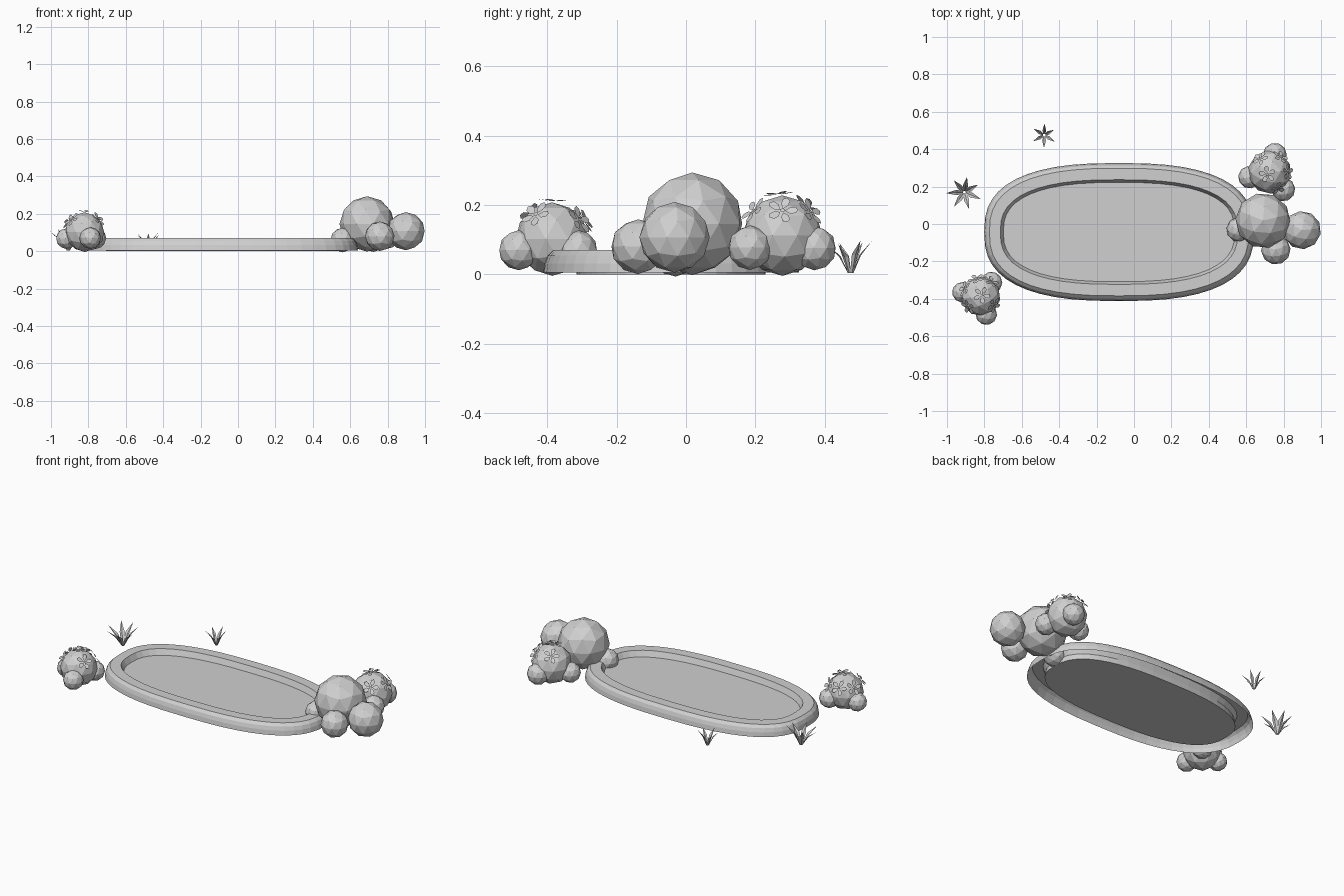
import bpy, bmesh, math, random
from mathutils import Vector, Matrix

random.seed(4)
cube = bpy.data.objects.get("Cube")
if cube:
    bpy.data.objects.remove(cube, do_unlink=True)

SHADE = (0.63, 0.63, 0.63, 1)
grey = bpy.data.materials.new("plain grey")
grey.use_nodes = True
grey.diffuse_color = SHADE
grey.node_tree.nodes["Principled BSDF"].inputs["Base Color"].default_value = SHADE


def finish(bm, name):
    mesh = bpy.data.meshes.new(name)
    bm.to_mesh(mesh)
    bm.free()
    mesh.materials.append(grey)
    obj = bpy.data.objects.new(name, mesh)
    bpy.context.collection.objects.link(obj)
    return obj


# Pond: stacked rounded-oval rings joined by strips
POND = Vector((-0.08, -0.043, 0))
SEGMENTS = 48


def oval_ring(bm, a, b, z, power=2.6):
    ring = []
    for i in range(SEGMENTS):
        t = math.tau * i / SEGMENTS
        c, s = math.cos(t), math.sin(t)
        x = a * math.copysign(abs(c) ** (2 / power), c)
        y = b * math.copysign(abs(s) ** (2 / power), s)
        ring.append(bm.verts.new(POND + Vector((x, y, z))))
    return ring


def loft(bm, profile):
    rings = [oval_ring(bm, *p) for p in profile]
    for low, high in zip(rings, rings[1:]):
        for i in range(SEGMENTS):
            j = (i + 1) % SEGMENTS
            bm.faces.new((low[i], low[j], high[j], high[i]))
    return rings


# Rim with a gently rounded outer wall, open underneath
bm = bmesh.new()
loft(bm, [(0.721, 0.369, 0.005), (0.717, 0.365, 0.032), (0.709, 0.357, 0.054),
          (0.693, 0.341, 0.07), (0.635, 0.28, 0.07), (0.618, 0.265, 0.035)])
finish(bm, "pond_rim")

bm = bmesh.new()
rings = loft(bm, [(0.626, 0.273, 0), (0.626, 0.273, 0.006), (0.62, 0.267, 0.036)])
bm.faces.new(rings[0][::-1])
bm.faces.new(rings[-1])
finish(bm, "pond_water")


# Rocks and bushes: clusters of faceted balls
def cluster(name, balls):
    bm = bmesh.new()
    for x, y, z, r in balls:
        turn = Matrix.Rotation(random.uniform(0, 1), 4, 'Z')
        bmesh.ops.create_icosphere(bm, subdivisions=2, radius=r,
                                   matrix=Matrix.Translation((x, y, z)) @ turn)
    return finish(bm, name)


cluster("rocks", [(0.69, 0.018, 0.146, 0.148), (0.898, -0.033, 0.107, 0.102),
                  (0.758, -0.138, 0.08, 0.079), (0.56, -0.03, 0.06, 0.066)])
back_bush = [(0.725, 0.278, 0.112, 0.116), (0.798, 0.185, 0.077, 0.064),
             (0.753, 0.37, 0.076, 0.064), (0.617, 0.25, 0.075, 0.06)]
front_bush = [(-0.82, -0.386, 0.102, 0.106), (-0.79, -0.482, 0.07, 0.058),
              (-0.918, -0.365, 0.067, 0.055), (-0.762, -0.313, 0.07, 0.058)]
cluster("back_bush", back_bush)
cluster("front_bush", front_bush)


# Flowers: five flat petals facing away from the bush
def flowers(name, ball, directions):
    centre, radius = Vector(ball[:3]), ball[3]
    bm = bmesh.new()
    for d in directions:
        normal = Vector(d).normalized()
        turn = normal.to_track_quat('Z', 'Y').to_matrix().to_4x4()
        place = Matrix.Translation(centre + normal * (radius + 0.003)) @ turn
        for k in range(5):
            spin = place @ Matrix.Rotation(math.tau * k / 5, 4, 'Z')
            petal = [(0.007, 0), (0.022, -0.011), (0.038, -0.011), (0.046, 0),
                     (0.038, 0.011), (0.022, 0.011)]
            bm.faces.new([bm.verts.new(spin @ Vector((x, y, 0.1 * x))) for x, y in petal])
        bmesh.ops.create_circle(bm, cap_ends=True, segments=6, radius=0.007,
                                matrix=place @ Matrix.Translation((0, 0, 0.003)))
    finish(bm, name)


flowers("back_bush_flowers", back_bush[0],
        [(-0.1, -0.1, 1), (-0.4, 0.6, 0.7), (0.8, 0, 0.6), (0.5, 0.7, 0.6), (0.4, -0.7, 0.6)])
flowers("front_bush_flowers", front_bush[0],
        [(0.05, 0.05, 1), (-0.75, 0.35, 0.5), (0.5, 0.7, 0.5), (-0.2, 0.8, 0.5),
         (0.6, -0.4, 0.6), (-0.6, -0.5, 0.6)])


# Grass tufts: folded slender blades leaning outwards
def tuft(name, x, y, reach, height, blades):
    bm = bmesh.new()
    for k in range(blades):
        lean = random.uniform(0.85, 1.05)
        turn = Matrix.Translation((x, y, 0.004)) @ Matrix.Rotation(
            math.tau * k / blades + 0.5, 4, 'Z')
        r, h, w = reach * lean, height * (1.8 - 0.85 * lean), reach * 0.15

        def point(px, py, pz):
            return bm.verts.new(turn @ Vector((px, py, pz)))

        base, tip = point(0.008, 0, 0), point(r, 0, h)
        fold = point(0.48 * r, 0, 0.55 * h)
        for side in (-w, w):
            foot = point(0.006, side * 0.5, 0)
            edge = point(0.43 * r, side, 0.58 * h)
            bm.faces.new((base, foot, edge, fold))
            bm.faces.new((fold, edge, tip))
    finish(bm, name)


tuft("side_grass", -0.907, 0.17, 0.095, 0.11, 7)
tuft("back_grass", -0.48, 0.475, 0.067, 0.09, 6)
